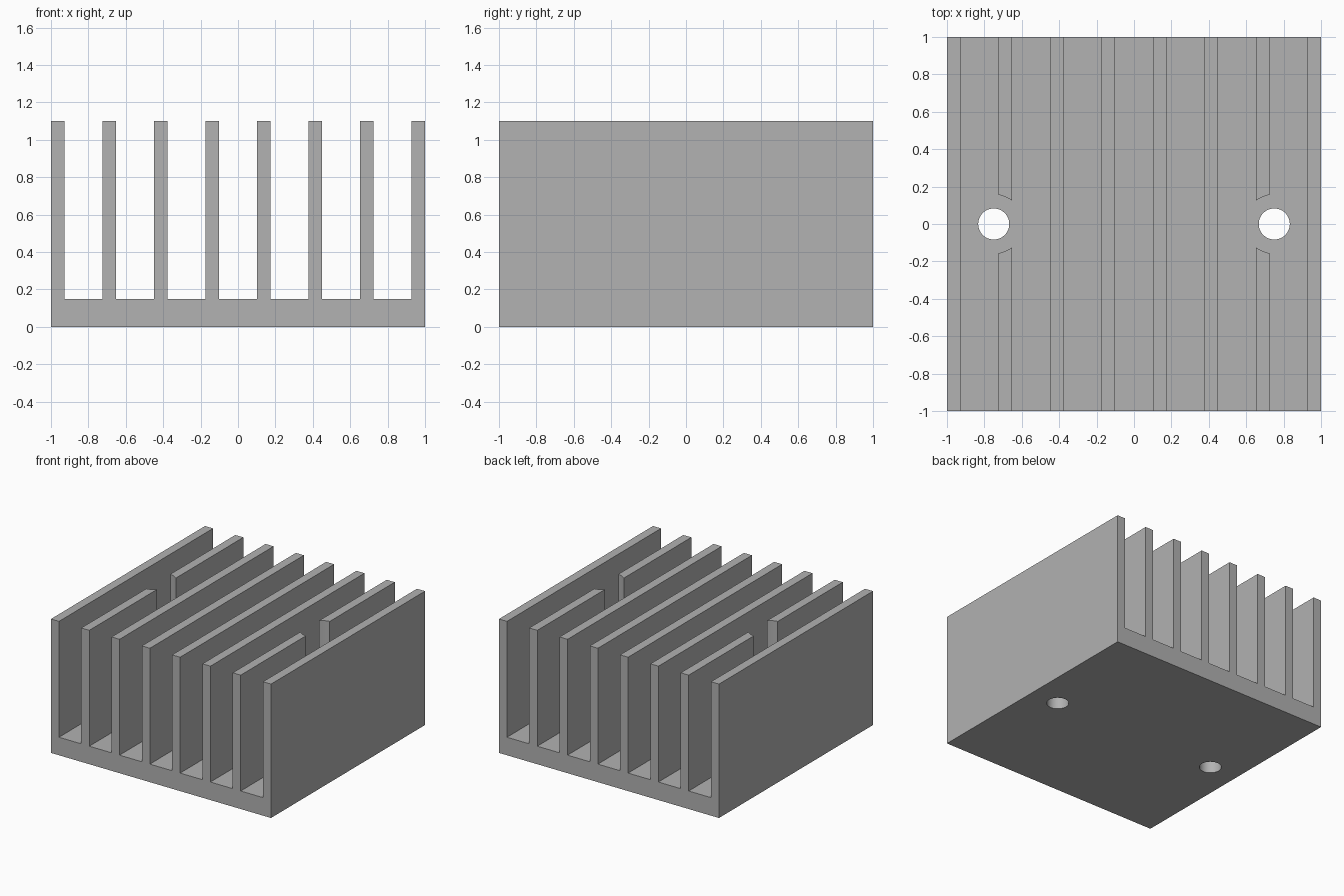
import bpy
import bmesh
from math import cos, sin, tau, radians

if "Cube" in bpy.data.objects:
    bpy.data.objects.remove(bpy.data.objects["Cube"])

FINS, FIN_W = 8, 0.073
PITCH = (2 - FIN_W) / (FINS - 1)
BASE_H, TOP = 0.148, 1.1
HOLE_X, HOLE_R, CLEAR_R = 0.75, 0.083, 0.158

metal = bpy.data.materials.new("aluminium grey")
metal.use_nodes = True
colour = (0.445, 0.445, 0.445, 1)
metal.diffuse_color = colour
metal.node_tree.nodes["Principled BSDF"].inputs["Base Color"].default_value = colour


def add_object(name, bm):
    bmesh.ops.recalc_face_normals(bm, faces=bm.faces)
    mesh = bpy.data.meshes.new(name)
    bm.to_mesh(mesh)
    bm.free()
    mesh.materials.append(metal)
    obj = bpy.data.objects.new(name, mesh)
    bpy.context.collection.objects.link(obj)
    return obj


# Finned body: comb profile extruded front to back
profile = [(1, 0), (-1, 0)]
for i in range(FINS):
    left = -1 + i * PITCH
    right = left + FIN_W
    if i > 0:
        profile.append((left, BASE_H))
    profile += [(left, TOP), (right, TOP)]
    if i < FINS - 1:
        profile.append((right, BASE_H))
bm = bmesh.new()
face = bm.faces.new([bm.verts.new((x, -1, z)) for x, z in profile])
extruded = bmesh.ops.extrude_face_region(bm, geom=[face])["geom"]
bmesh.ops.translate(bm, vec=(0, 2, 0),
                    verts=[v for v in extruded if isinstance(v, bmesh.types.BMVert)])
heat_sink = add_object("heat_sink_body", bm)


# Stepped drill: screw hole through the base, wider clearance through the fins
def stepped_drill(name, x, sides=48):
    bm = bmesh.new()
    steps = [(HOLE_R, -0.1), (HOLE_R, BASE_H), (CLEAR_R, BASE_H), (CLEAR_R, TOP + 0.1)]
    rings = [[bm.verts.new((x + r * cos(tau * k / sides), r * sin(tau * k / sides), z))
              for k in range(sides)] for r, z in steps]
    for low, high in zip(rings, rings[1:]):
        for k in range(sides):
            n = (k + 1) % sides
            bm.faces.new((low[k], low[n], high[n], high[k]))
    bm.faces.new(rings[0])
    bm.faces.new(rings[-1])
    drill = add_object(name, bm)
    drill.hide_render = True
    return drill


bpy.context.view_layer.objects.active = heat_sink
for side, x in (("left", HOLE_X), ("right", -HOLE_X)):
    drill = stepped_drill(side + "_drill", x)
    cut = heat_sink.modifiers.new(side + "_screw_hole", "BOOLEAN")
    cut.operation = "DIFFERENCE"
    cut.solver = "EXACT"
    cut.object = drill
    bpy.ops.object.modifier_apply(modifier=cut.name)
    bpy.data.objects.remove(drill)

# Smooth bores with crisp fin edges
for obj in bpy.context.selected_objects:
    obj.select_set(False)
heat_sink.select_set(True)
bpy.ops.object.shade_smooth_by_angle(angle=radians(30))
